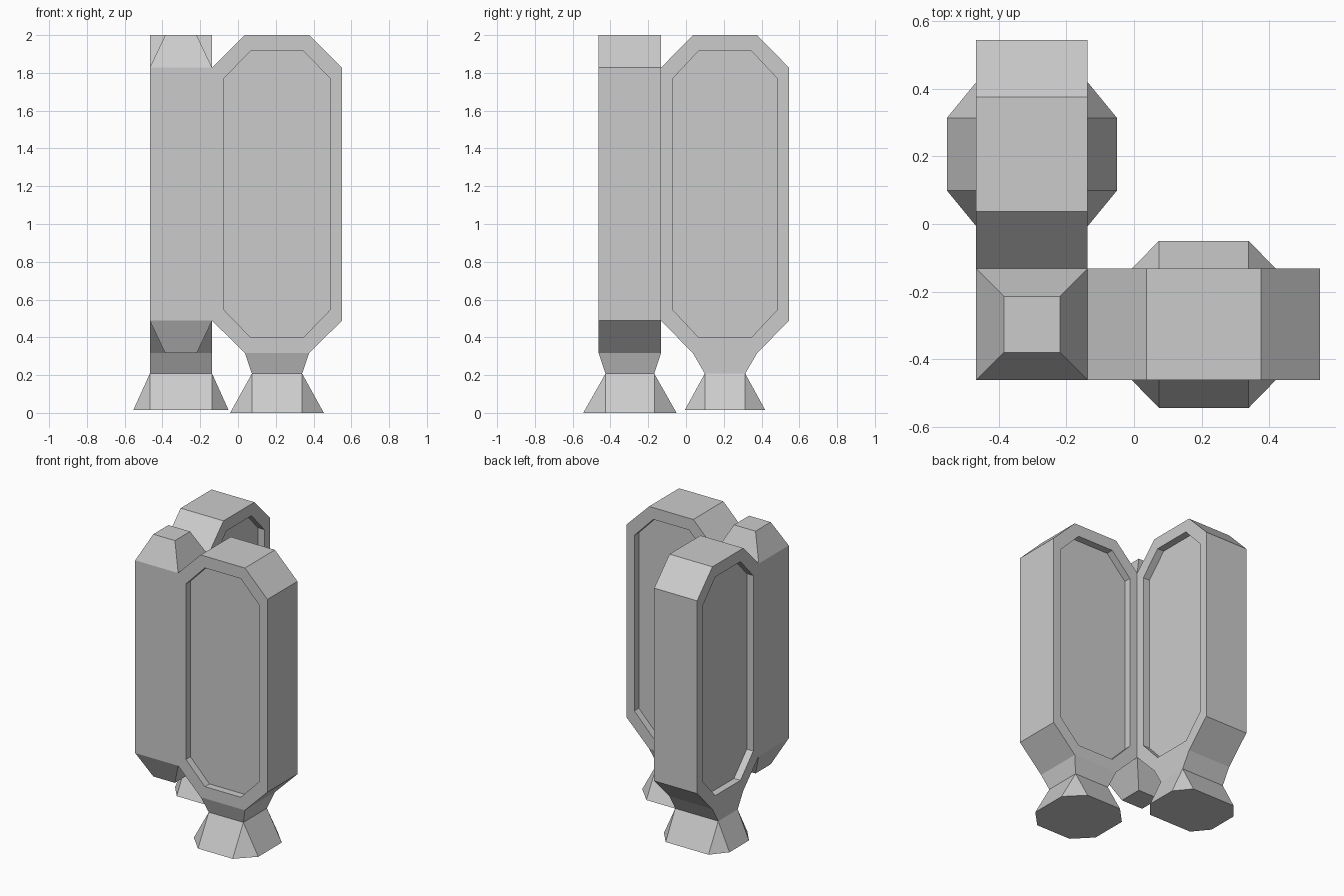
import bpy, bmesh

if "Cube" in bpy.data.objects:
    bpy.data.objects.remove(bpy.data.objects["Cube"])

Z_MID = 1.158                      # mid height of the panels
Z_TOP, Z_BOTTOM = 2.0, 0.316
SHOULDER = 0.67                    # half height of the straight sides


def loft(bm, rings):
    """Closed solid through rings of equal vertex count, capped at both ends."""
    vs = [[bm.verts.new(p) for p in ring] for ring in rings]
    n = len(vs[0])
    faces = [bm.faces.new(vs[0]), bm.faces.new(vs[-1])]
    for a, b in zip(vs, vs[1:]):
        for i in range(n):
            j = (i + 1) % n
            faces.append(bm.faces.new((a[i], a[j], b[j], b[i])))
    bmesh.ops.recalc_face_normals(bm, faces=faces)


def octagon(ca, cb, ha, hb, fa, fb):
    """Chamfered rectangle: half sizes ha, hb and half flat lengths fa, fb."""
    pts = [(fa, hb), (ha, fb), (ha, -fb), (fa, -hb),
           (-fa, -hb), (-ha, -fb), (-ha, fb), (-fa, hb)]
    return [(ca + a, cb + b) for a, b in pts]


def rect(ca, cb, ha, hb):
    return [(ca + a * ha, cb + b * hb) for a, b in ((1, 1), (1, -1), (-1, -1), (-1, 1))]


def wing(bm, to_world, u, hu, v, neck, base, foot_z):
    """Recessed octagonal panel with its neck and flared foot."""
    T, D = 0.165, 0.05             # half thickness, recess depth
    outer = octagon(u, Z_MID, hu, 0.842, 0.17, SHOULDER)
    inner = octagon(u, Z_MID, hu - 0.06, 0.76, 0.138, 0.61)
    layers = [(inner, D - T), (inner, -T), (outer, -T),
              (outer, T), (inner, T), (inner, T - D)]
    loft(bm, [[to_world(a, v + off, z) for a, z in o] for o, off in layers])

    nu, nv = neck
    loft(bm, [[to_world(a, b, z) for a, b in r] for r, z in
              ((rect(u, v, 0.17, T), Z_BOTTOM), (rect(u, v, nu, nv), 0.208))])

    top = octagon(u, v, nu, nv, nu, nv)        # corners doubled, welded later
    bottom = octagon(u, v, *base, nu, nv)
    loft(bm, [[to_world(a, b, 0.208) for a, b in top],
              [to_world(a, b, foot_z) for a, b in bottom]])


bm = bmesh.new()

# corner column with tapered ends
CX, CY = -0.302, -0.297
loft(bm, [[(x, y, z) for x, y in rect(CX, CY, h, h)] for h, z in
          ((0.083, Z_BOTTOM), (0.165, Z_MID - SHOULDER),
           (0.165, Z_MID + SHOULDER), (0.083, Z_TOP))])

# two wings at a right angle
wing(bm, lambda a, b, z: (a, b, z), 0.2065, 0.3435, CY,
     (0.133, 0.129), (0.248, 0.247), 0.0)
wing(bm, lambda a, b, z: (b, a, z), 0.2065, 0.3385, CX,
     (0.107, 0.165), (0.213, 0.252), 0.015)

# drop the hidden faces where parts meet, then weld
seen = {}
for f in bm.faces:
    key = tuple(round(c, 3) + 0.0 for c in f.calc_center_bounds())
    seen.setdefault(key, []).append(f)
hidden = [f for group in seen.values() if len(group) > 1 for f in group]
bmesh.ops.delete(bm, geom=hidden, context='FACES')
bmesh.ops.remove_doubles(bm, verts=bm.verts, dist=0.0005)

mesh = bpy.data.meshes.new("corner_parapet")
bm.to_mesh(mesh)
bm.free()
bpy.context.collection.objects.link(bpy.data.objects.new("corner_parapet", mesh))
